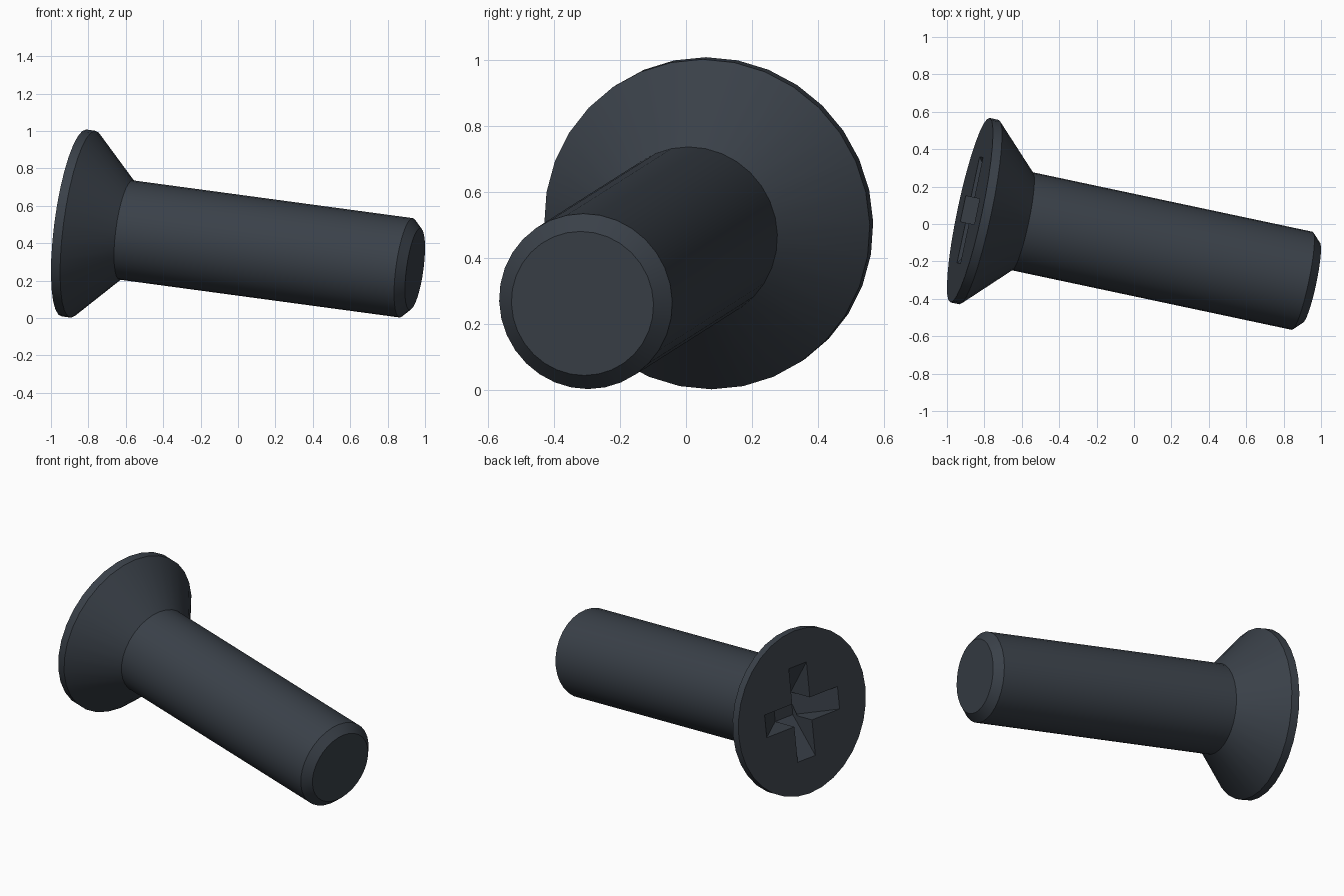
import bpy, bmesh, math
from mathutils import Matrix, Vector

cube = bpy.data.objects.get("Cube")
if cube:
    bpy.data.objects.remove(cube, do_unlink=True)

SIDES = 32
HEAD_R, SHAFT_R, LENGTH = 0.504, 0.268, 1.88
CHAMFER = 0.048
ARM, ARM_W, DEPTH = 0.29, 0.14, 0.165

# Tilted frame: local z runs down the shaft, local x is horizontal
head_centre = Vector((-0.877, 0.074, 0.508))
axis = Vector((0.946, -0.3136, 0.262)) - head_centre
axis.normalize()
side = Vector((0, 0, 1)).cross(axis).normalized()
rise = axis.cross(side)
frame = Matrix((side, rise, axis)).transposed().to_4x4()
frame.translation = head_centre

steel = bpy.data.materials.new("dark blue grey steel")
steel.use_nodes = True
steel.diffuse_color = (0.042, 0.052, 0.066, 1)
steel.node_tree.nodes["Principled BSDF"].inputs["Base Color"].default_value = steel.diffuse_color


def make_object(name, bm):
    bmesh.ops.recalc_face_normals(bm, faces=bm.faces)
    mesh = bpy.data.meshes.new(name)
    bm.to_mesh(mesh)
    bm.free()
    mesh.materials.append(steel)
    obj = bpy.data.objects.new(name, mesh)
    bpy.context.collection.objects.link(obj)
    obj.matrix_world = frame
    return obj


def lathe(name, profile):
    """Closed solid from (radius, distance) rings, capped at both ends."""
    bm = bmesh.new()
    rings = []
    for r, z in profile:
        angles = [math.tau * (i / SIDES) for i in range(SIDES)]
        rings.append([bm.verts.new((r * math.cos(a), r * math.sin(a), z)) for a in angles])
    for low, high in zip(rings, rings[1:]):
        for i in range(SIDES):
            j = (i + 1) % SIDES
            bm.faces.new((low[i], low[j], high[j], high[i]))
    bm.faces.new(rings[0])
    bm.faces.new(rings[-1])
    return make_object(name, bm)


def slot_cutter(name, turn):
    """Prism with sloping ends that cuts one bar of the cross recess."""
    over = 0.03
    inner = ARM_W / 2
    top = ARM + over * (ARM - inner) / DEPTH
    bm = bmesh.new()
    outline = [(-top, -over), (top, -over), (inner, DEPTH), (-inner, DEPTH)]
    face = bm.faces.new([bm.verts.new((x, -inner, z)) for x, z in outline])
    extruded = bmesh.ops.extrude_face_region(bm, geom=[face])
    moved = [v for v in extruded["geom"] if isinstance(v, bmesh.types.BMVert)]
    bmesh.ops.translate(bm, verts=moved, vec=(0, ARM_W, 0))
    bmesh.ops.rotate(bm, verts=bm.verts, matrix=Matrix.Rotation(turn, 3, 'Z'))
    cutter = make_object(name, bm)
    cutter.hide_render = True
    return cutter


# Countersunk head, shaft and chamfered tip in one turned solid
screw = lathe("countersunk_screw", [
    (HEAD_R, 0), (HEAD_R, 0.05), (SHAFT_R, 0.288),
    (SHAFT_R, LENGTH - CHAMFER), (SHAFT_R - CHAMFER, LENGTH)])
bpy.ops.object.select_all(action='DESELECT')
bpy.context.view_layer.objects.active = screw
screw.select_set(True)
bpy.ops.object.shade_smooth_by_angle(angle=math.radians(30))

# Cross recess
for name, turn in (("slot_across", 0), ("slot_upright", math.pi / 2)):
    cutter = slot_cutter(name, turn)
    cut = screw.modifiers.new(name, 'BOOLEAN')
    cut.operation = 'DIFFERENCE'
    cut.solver = 'EXACT'
    cut.object = cutter
    bpy.context.view_layer.update()
    bpy.ops.object.modifier_apply(modifier=cut.name)
    bpy.data.objects.remove(cutter, do_unlink=True)
